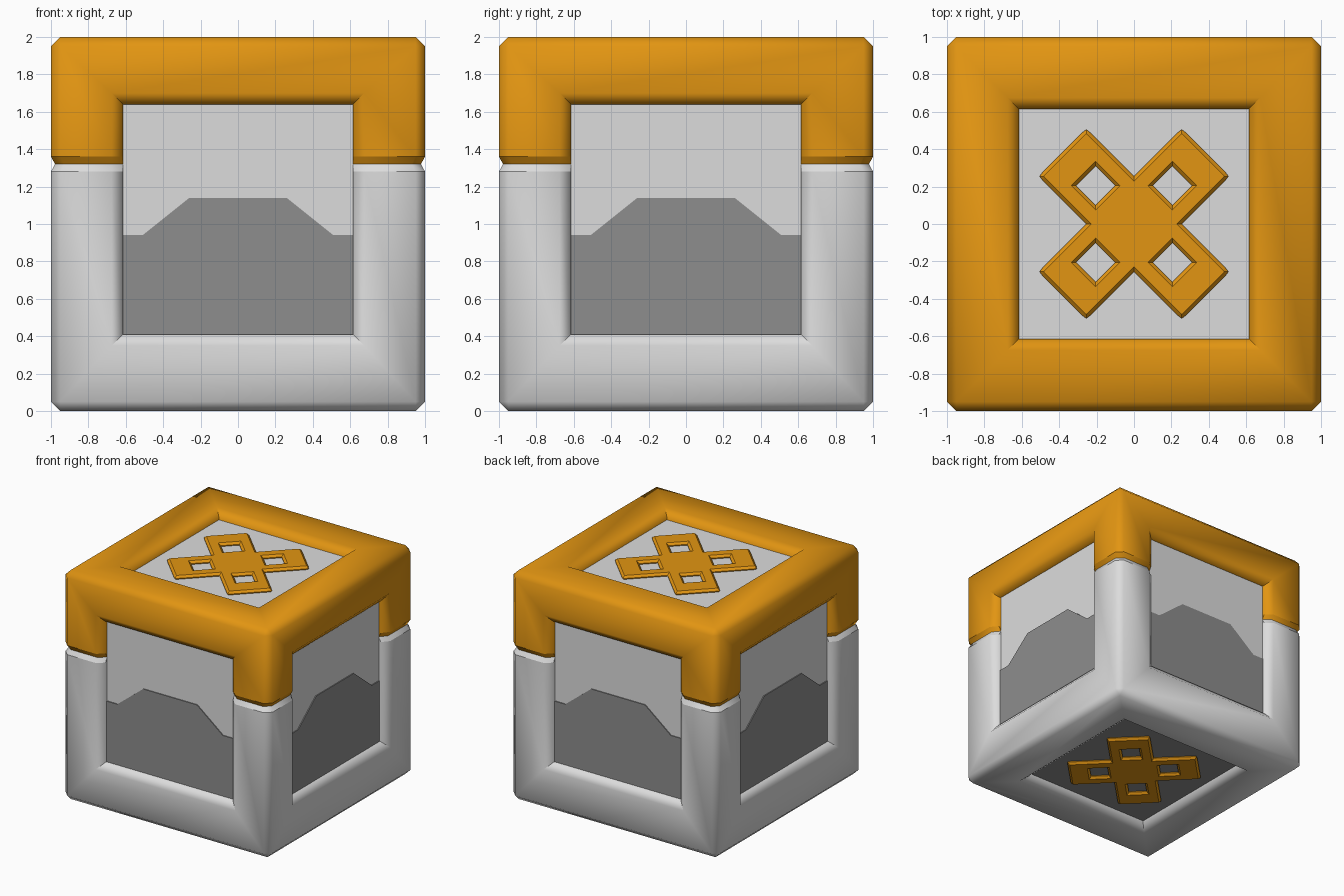
import bpy, bmesh, math
from mathutils import Matrix, Vector

if "Cube" in bpy.data.objects:
    bpy.data.objects.remove(bpy.data.objects["Cube"])


def material(name, rgb):
    m = bpy.data.materials.new(name)
    m.diffuse_color = (*rgb, 1)
    m.use_nodes = True
    m.node_tree.nodes["Principled BSDF"].inputs["Base Color"].default_value = m.diffuse_color
    return m


ORANGE = material("orange", (0.76, 0.30, 0.006))
WHITE = material("light grey", (0.72, 0.72, 0.72))
GREY = material("mid grey", (0.27, 0.27, 0.27))


def add_mesh(name, bm, mats):
    me = bpy.data.meshes.new(name)
    bm.to_mesh(me)
    bm.free()
    for m in mats:
        me.materials.append(m)
    ob = bpy.data.objects.new(name, me)
    bpy.context.collection.objects.link(ob)
    return ob


# Frame: chamfered cube with an opening inset into each side
bm = bmesh.new()
bmesh.ops.create_cube(bm, size=2, matrix=Matrix.Translation((0, 0, 1)))
bmesh.ops.bevel(bm, geom=bm.edges[:], offset=0.05, segments=1, profile=0.5,
                affect='EDGES', offset_type='OFFSET')
sides = [f for f in bm.faces if f.calc_area() > 1]
for width, depth in ((0.275, 0), (0.06, -0.05), (0.001, -0.05)):
    bmesh.ops.inset_individual(bm, faces=sides, thickness=width, depth=depth,
                               use_even_offset=True)
bmesh.ops.delete(bm, geom=sides, context='FACES_ONLY')
for v in bm.verts:                       # side openings sit slightly high
    if abs(v.co.z - 1) < 0.8:
        v.co.z += 0.025

# V-groove between the orange lid frame and the light base frame
ROWS = (1.28, 1.32, 1.36)
for z in ROWS:
    bmesh.ops.bisect_plane(bm, geom=bm.verts[:] + bm.edges[:] + bm.faces[:],
                           plane_co=(0, 0, z), plane_no=(0, 0, 1), dist=1e-5)
for v in bm.verts:
    if abs(v.co.z - 1.32) < 1e-3:
        for i in (0, 1):
            if abs(v.co[i]) > 0.905:
                v.co[i] -= math.copysign(0.022, v.co[i])
bm.normal_update()
for f in bm.faces:
    f.smooth = True
    f.material_index = 0 if f.calc_center_median().z > 1.32 else 1
for e in bm.edges:
    on_row = any(all(abs(v.co.z - z) < 1e-3 for v in e.verts) for z in ROWS)
    if on_row or (len(e.link_faces) == 2 and e.calc_face_angle() > math.radians(50)):
        e.smooth = False
add_mesh("crate_frame", bm, (ORANGE, WHITE))

# Inner box: light panels with a grey underside
bm = bmesh.new()
bmesh.ops.create_cube(bm, size=1.86, matrix=Matrix.Translation((0, 0, 1)))
for f in bm.faces:
    f.material_index = 1 if f.normal.z < -0.5 else 0
add_mesh("inner_box", bm, (WHITE, GREY))

# Grey lower plate on each of the four sides
OUTLINE = ((-0.68, 0.36), (0.68, 0.36), (0.68, 0.94), (0.51, 0.94),
           (0.26, 1.14), (-0.26, 1.14), (-0.51, 0.94), (-0.68, 0.94))
for k, side in enumerate(("front", "right", "back", "left")):
    bm = bmesh.new()
    face = bm.faces.new([bm.verts.new((x, -0.929, z)) for x, z in OUTLINE])
    ext = bmesh.ops.extrude_face_region(bm, geom=[face])
    bmesh.ops.translate(bm, vec=(0, -0.009, 0),
                        verts=[g for g in ext["geom"] if isinstance(g, bmesh.types.BMVert)])
    bmesh.ops.recalc_face_normals(bm, faces=bm.faces[:])
    bm.transform(Matrix.Rotation(k * math.pi / 2, 4, 'Z'))
    add_mesh(side + "_lower_plate", bm, (GREY,))


# Cross emblem with four diamond holes, on the top and the underside
def cross(name, z):
    cu = bpy.data.curves.new(name + "_outline", 'CURVE')
    cu.dimensions = '2D'
    cu.fill_mode = 'BOTH'
    cu.extrude = 0.002
    cu.bevel_depth = 0.018
    cu.bevel_resolution = 0
    cu.offset = -0.018

    def loop(pts):
        s = cu.splines.new('POLY')
        s.points.add(len(pts) - 1)
        for p, (x, y) in zip(s.points, pts):
            p.co = (x, y, 0, 1)
        s.use_cyclic_u = True

    arm = [Vector(p) for p in ((0.255, 0), (0.49, 0.235), (0.505, 0.255), (0.49, 0.275),
                               (0.275, 0.49), (0.255, 0.505), (0.235, 0.49))]
    outline = []
    for k in range(4):
        turn = Matrix.Rotation(k * math.pi / 2, 2)
        outline += [turn @ p for p in arm]
        c = turn @ Vector((0.205, 0.205))
        r = 0.105
        loop([(c.x + r, c.y), (c.x, c.y - r), (c.x - r, c.y), (c.x, c.y + r)])
    loop(outline)
    tmp = bpy.data.objects.new(name + "_curve", cu)
    bpy.context.collection.objects.link(tmp)
    dg = bpy.context.evaluated_depsgraph_get()
    me = bpy.data.meshes.new_from_object(tmp.evaluated_get(dg))
    bpy.data.objects.remove(tmp)
    me.materials.clear()
    me.materials.append(ORANGE)
    for p in me.polygons:
        p.use_smooth = False
        p.material_index = 0
    ob = bpy.data.objects.new(name, me)
    ob.location.z = z
    bpy.context.collection.objects.link(ob)


cross("top_cross", 1.94)
cross("bottom_cross", 0.06)
